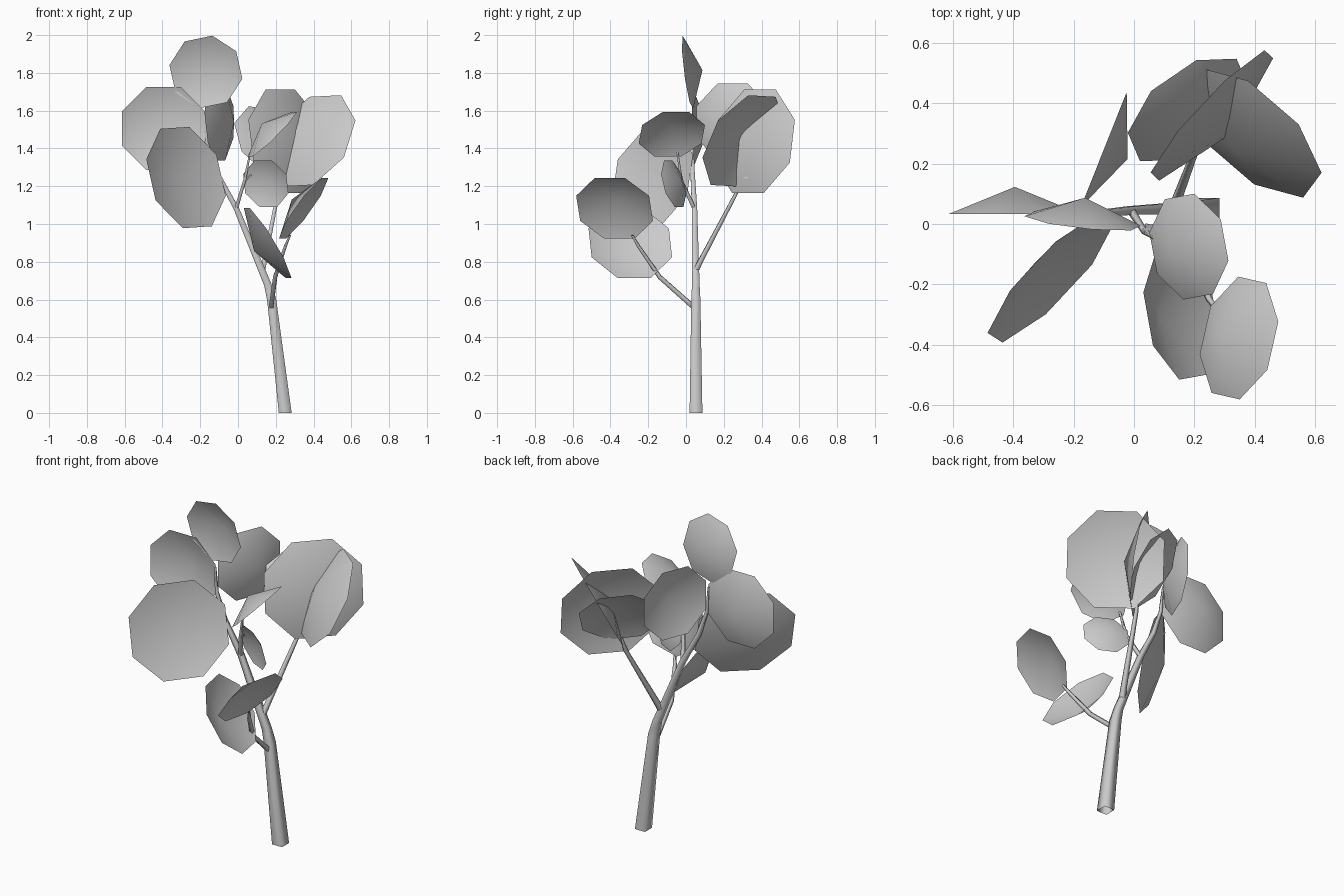
import bpy, bmesh
from math import cos, sin, pi
from mathutils import Vector

if "Cube" in bpy.data.objects:
    bpy.data.objects.remove(bpy.data.objects["Cube"])


def finish(bm, name):
    bmesh.ops.recalc_face_normals(bm, faces=bm.faces)
    for f in bm.faces:
        f.smooth = True
    me = bpy.data.meshes.new(name)
    bm.to_mesh(me)
    bm.free()
    bpy.context.collection.objects.link(bpy.data.objects.new(name, me))


def limb(name, pts, radii, sides=4):
    """Tapered square tube through the points."""
    pts = [Vector(p) for p in pts]
    bm = bmesh.new()
    rings = []
    for i, (p, r) in enumerate(zip(pts, radii)):
        t = (pts[min(i + 1, len(pts) - 1)] - pts[max(i - 1, 0)]).normalized()
        if i == 0 and p.z == 0:
            t = Vector((0, 0, 1))      # flat cut on the ground
        u = Vector((0, 1, 0)).cross(t).normalized()
        v = t.cross(u)
        rings.append([bm.verts.new(p + r * (cos(a) * u + sin(a) * v))
                      for a in (2 * pi * (k + .5) / sides for k in range(sides))])
    for a, b in zip(rings, rings[1:]):
        for k in range(sides):
            j = (k + 1) % sides
            bm.faces.new((a[k], a[j], b[j], b[k]))
    finish(bm, name)


def leaf(name, c, n, r, depth, toward=None):
    """Shallow eight-sided cup: rim centre c, cup bottom pushed along n."""
    c, n = Vector(c), Vector(n).normalized()
    h = Vector(toward or (0, 0, 1))
    u = (h - n * h.dot(n)).normalized()
    v = n.cross(u)
    off = 0 if toward else pi / 8
    bm = bmesh.new()
    mid = bm.verts.new(c + n * depth)
    rim = [bm.verts.new(c + r * (cos(off + k * pi / 4) * u + sin(off + k * pi / 4) * v))
           for k in range(8)]
    for k in range(8):
        bm.faces.new((mid, rim[k], rim[(k + 1) % 8]))
    finish(bm, name)


# Trunk and branches
limb("trunk",
     [(.25, .053, 0), (.178, .052, .6), (.157, .052, .68), (-.008, .045, 1.08),
      (-.11, .035, 1.27), (-.165, .032, 1.43), (-.178, .035, 1.58)],
     [.048, .034, .028, .020, .016, .011, .006])
limb("back_branch",
     [(.13, .055, .76), (.14, .075, .80), (.215, .275, 1.18), (.225, .30, 1.26)],
     [.020, .018, .012, .008])
limb("low_branch",
     [(.175, .04, .56), (.197, -.14, .72), (.25, -.25, .88), (.275, -.285, .94)],
     [.017, .015, .011, .007])
limb("upper_branch",
     [(-.01, .045, 1.08), (.035, -.025, 1.23), (.065, -.045, 1.38)],
     [.014, .011, .006])
limb("upper_twig", [(.035, -.025, 1.23), (.07, -.03, 1.26)], [.007, .005])

# Leaves
leaf("top_leaf", (-.17, .01, 1.805), (.105, 1, .13), .197, .078, (.82, 0, .57))
leaf("inner_leaf", (-.1, .247, 1.54), (.93, -.37, 0), .222, .085)
leaf("left_leaf", (-.395, .033, 1.505), (0, 1, 0), .238, .09)
leaf("front_left_leaf", (-.275, -.178, 1.246), (-.68, .65, -.25), .295, .075, (.197, .17, -.09))
leaf("right_leaf", (.388, .303, 1.44), (-.59, -.66, .46), .29, .09, (.16, -.217, -.08))
leaf("back_leaf", (.258, .36, 1.438), (.72, -.67, .17), .30, .09)
leaf("under_leaf", (.18, .378, 1.43), (.53, -.65, .55), .238, .08, (-.195, -.067, .095))
leaf("low_right_leaf", (.348, -.378, 1.083), (-.79, .18, .58), .214, .08)
leaf("low_front_leaf", (.157, -.295, .9), (-.83, -.15, -.51), .234, .085)
leaf("middle_leaf", (.182, -.075, 1.475), (-.7, -.13, .72), .183, .08)
leaf("small_leaf", (.147, -.065, 1.213), (.42, .87, .25), .137, .05)
